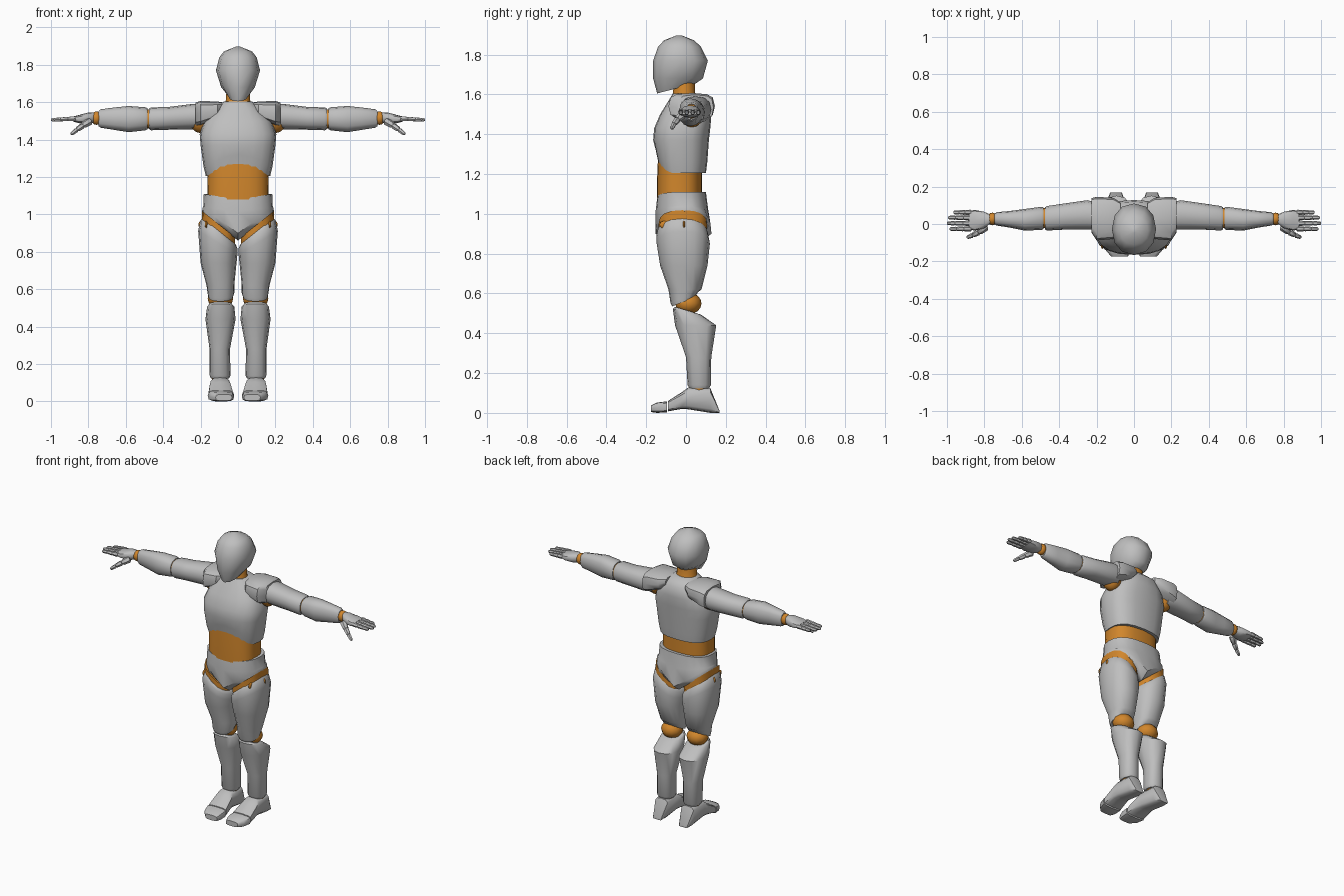
import bpy, bmesh, math
from mathutils import Vector


def material(name, rgb):
    m = bpy.data.materials.new(name)
    m.diffuse_color = (*rgb, 1)
    return m


GREY = material("shell_grey", (0.52, 0.52, 0.52))
ORANGE = material("joint_orange", (0.64, 0.24, 0.025))


def finish(name, bm, mat, mirror):
    bmesh.ops.recalc_face_normals(bm, faces=bm.faces)
    me = bpy.data.meshes.new(name)
    bm.to_mesh(me)
    bm.free()
    me.materials.append(mat)
    ob = bpy.data.objects.new(name, me)
    bpy.context.collection.objects.link(ob)
    bpy.ops.object.select_all(action='DESELECT')
    ob.select_set(True)
    bpy.context.view_layer.objects.active = ob
    bpy.ops.object.shade_smooth_by_angle(angle=math.radians(42))
    if mirror:
        ob.modifiers.new("mirror", 'MIRROR').use_clip = False
    return ob


def loft(name, axis, rings, mat=GREY, n=12, p=2.5, mirror=False):
    """Skin rounded sections (position, u0, u1, v0, v1[, warp]) along an axis."""
    bm = bmesh.new()
    loops = []
    for r in rings:
        t, u0, u1, v0, v1 = r[:5]
        loop = []
        for i in range(n):
            a = math.tau * i / n
            c, s = round(math.cos(a), 6), round(math.sin(a), 6)
            c = math.copysign(abs(c) ** (2 / p), c)
            s = math.copysign(abs(s) ** (2 / p), s)
            u = (u0 + u1) / 2 + c * (u1 - u0) / 2
            v = (v0 + v1) / 2 + s * (v1 - v0) / 2
            co = {'x': (t, u, v), 'y': (u, t, v), 'z': (u, v, t)}[axis]
            if len(r) > 5:
                co = r[5](*co)
            loop.append(bm.verts.new(co))
        loops.append(loop)
    for a, b in zip(loops, loops[1:]):
        for i in range(n):
            j = (i + 1) % n
            bm.faces.new((a[i], a[j], b[j], b[i]))
    bm.faces.new(loops[0])
    bm.faces.new(loops[-1])
    return finish(name, bm, mat, mirror)


def ball(name, center, radii, mat=ORANGE, mirror=True):
    bm = bmesh.new()
    bmesh.ops.create_uvsphere(bm, u_segments=12, v_segments=8, radius=1)
    for v in bm.verts:
        v.co = Vector(center) + Vector(a * b for a, b in zip(v.co, radii))
    return finish(name, bm, mat, mirror)


def phalanx(name, a, b, r0, r1):
    """Six-sided tapered finger segment with a chamfered tip."""
    a, b = Vector(a), Vector(b)
    d = (b - a).normalized()
    q = d.to_track_quat('Z', 'Y')
    bm = bmesh.new()
    loops = []
    for f, r in ((0, r0 * 0.75), (0.12, r0), (0.85, r1), (1, r1 * 0.6)):
        loops.append([bm.verts.new(a.lerp(b, f) + q @ Vector(
            (r * math.cos(math.tau * i / 6), r * math.sin(math.tau * i / 6), 0)))
            for i in range(6)])
    for l0, l1 in zip(loops, loops[1:]):
        for i in range(6):
            j = (i + 1) % 6
            bm.faces.new((l0[i], l0[j], l1[j], l1[i]))
    bm.faces.new(loops[0])
    bm.faces.new(loops[-1])
    finish(name, bm, GREY, True)


# Head and neck
loft("head", 'z', [
    (1.605, -.05, .05, -.145, .05, lambda x, y, z: (x, y, z + .26 * (y + .145))),
    (1.68, -.09, .09, -.165, .085),
    (1.77, -.118, .118, -.165, .11),
    (1.84, -.1, .1, -.14, .075),
    (1.872, -.075, .075, -.11, .04),
    (1.897, -.012, .012, -.047, -.023)], p=2.2)
loft("neck", 'z', [(1.56, -.08, .08, -.08, .07), (1.61, -.065, .065, -.065, .045),
                   (1.69, -.06, .06, -.06, .045)], ORANGE, 16, 2)


# Chest shell with a hem arched at the front
def arch(x, y, z):
    return x, y, z + (.06 * max(0, 1 - (x / .165) ** 2) if y < -.02 else 0)


loft("chest", 'z', [
    (1.205, -.172, .172, -.14, .1, arch),
    (1.28, -.185, .185, -.152, .107, lambda x, y, z: arch(x, y, z - .02)),
    (1.37, -.2, .2, -.165, .115),
    (1.43, -.205, .205, -.16, .122),
    (1.5, -.18, .18, -.13, .128),
    (1.565, -.125, .125, -.09, .12),
    (1.605, -.075, .075, -.066, .075)], n=20, p=2.6)

# Waist
loft("waist", 'z', [(1.05, -.165, .165, -.145, .08), (1.18, -.163, .163, -.145, .08),
                    (1.3, -.165, .165, -.14, .08)], ORANGE, 24, 2.6)


# Pelvis shell with V-shaped leg openings
def v_hem(x, y, z):
    return x, y * (.6 + .4 * min(1, abs(x) / .12)), z + .8 * abs(x)


loft("pelvis", 'z', [
    (1.11, -.183, .183, -.145, .1,
     lambda x, y, z: (x, y, z - (.03 * (1 - abs(x) / .183) if y < 0 else 0))),
    (1.03, -.186, .186, -.152, .112,
     lambda x, y, z: (x, y, z + .12 * (abs(x) - .1))),
    (.9, -.19, .19, -.152, .128,
     lambda x, y, z: (x, y, z + .72 * abs(x))),
    (.86, -.192, .192, -.148, .126, v_hem),
    (.86, -.17, .17, -.11, .09, v_hem)], n=20, p=2.5)


# Thighs and hip joints follow the pelvis opening
def slope(k):
    return lambda x, y, z: (x, y, z + k * x)


def knee_cut(x, y, z):
    return x, y, z + .4 * (y + .07)


loft("hip_joint", 'z', [(.78, .015, .195, -.135, .105, slope(.8)),
                        (.865, .015, .192, -.138, .105, slope(.8))],
     ORANGE, 16, 2.5, True)
loft("thigh", 'z', [
    (.83, .012, .188, -.138, .1, slope(.8)),
    (.818, .004, .2, -.148, .112, slope(.76)),
    (.785, .003, .213, -.147, .12, slope(.6)),
    (.74, .008, .2, -.13, .108),
    (.62, .02, .168, -.088, .078),
    (.555, .02, .163, -.078, .06, knee_cut),
    (.535, .028, .158, -.07, .045, knee_cut)], n=16, p=2.3, mirror=True)
ball("hip_pin_front", (.17, -.105, .945), (.008, .028, .02))
ball("hip_pin_side", (.198, -.01, .945), (.014, .007, .02))

# Knees, shins and feet
ball("knee", (.094, .012, .55), (.068, .066, .055))
loft("shin", 'z', [
    (.515, .03, .155, -.055, .04, lambda x, y, z: (x, y, z + .018 - .3 * (y + .055))),
    (.5, .02, .165, -.066, .075, lambda x, y, z: (x, y, z + .02 - .2 * (y + .055))),
    (.44, .013, .174, -.055, .152),
    (.28, .043, .152, 0, .127),
    (.14, .04, .152, .008, .125),
    (.122, .048, .144, .018, .115)], n=12, p=2.4, mirror=True)
loft("ankle", 'z', [(.1, .055, .138, .02, .108), (.14, .055, .138, .02, .108)],
     ORANGE, 12, 2, True)
loft("foot", 'y', [
    (-.09, .022, .16, .008, .06),
    (-.02, .034, .155, .02, .105),
    (.012, .042, .15, .018, .128),
    (.122, .048, .145, 0, .125),
    (.168, .065, .128, 0, .012)], n=12, p=3.6, mirror=True)
loft("toe_cap", 'y', [
    (-.175, .032, .12, .004, .038),
    (-.145, .022, .148, 0, .052),
    (-.096, .02, .162, .003, .058)], n=12, p=3.6, mirror=True)

# Shoulder pads and arms
loft("shoulder_pad", 'x', [
    (.072, -.035, .115, 1.55, 1.598),
    (.11, -.08, .14, 1.51, 1.604),
    (.2, -.088, .145, 1.475, 1.607),
    (.228, -.045, .138, 1.47, 1.598)], n=12, p=3.2, mirror=True)
ball("shoulder_joint", (.2, .03, 1.505), (.06, .06, .07))
loft("upper_arm", 'x', [
    (.195, -.03, .115, 1.46, 1.59),
    (.25, -.03, .127, 1.455, 1.59),
    (.37, -.03, .11, 1.453, 1.575),
    (.465, -.035, .096, 1.45, 1.572),
    (.477, -.028, .088, 1.458, 1.565)], n=12, p=2.4, mirror=True)
loft("elbow", 'x', [(.46, -.022, .085, 1.46, 1.562), (.5, -.022, .085, 1.46, 1.562)],
     ORANGE, 12, 2.2, True)
loft("forearm", 'x', [
    (.483, -.026, .088, 1.455, 1.567),
    (.495, -.032, .092, 1.45, 1.573),
    (.585, -.035, .08, 1.44, 1.58),
    (.66, -.02, .07, 1.452, 1.572),
    (.735, -.008, .063, 1.464, 1.562),
    (.745, -.002, .056, 1.472, 1.554)], n=12, p=2.4, mirror=True)
ball("wrist", (.757, .027, 1.515), (.03, .034, .036))

# Hands
loft("palm", 'x', [
    (.768, .003, .05, 1.492, 1.545),
    (.8, -.022, .065, 1.482, 1.545),
    (.85, -.035, .075, 1.488, 1.532),
    (.882, -.03, .07, 1.497, 1.524)], n=12, p=2.6, mirror=True)
for name, y, end in (("index_finger", -.026, .985), ("middle_finger", .004, 1.0),
                     ("ring_finger", .034, .993), ("little_finger", .062, .965)):
    x0, step = .87, (end - .87) / 3
    for k in range(3):
        phalanx(f"{name}_{k + 1}", (x0 + k * step, y, 1.512 - .002 * k),
                (x0 + (k + 1) * step + .004 * (k < 2), y, 1.51 - .002 * k),
                .0145 - .0015 * k, .013 - .0015 * k)
thumb = [(.79, -.015, 1.5), (.83, -.043, 1.475), (.862, -.06, 1.452), (.893, -.072, 1.428)]
for k in range(3):
    phalanx(f"thumb_{k + 1}", thumb[k], thumb[k + 1], .021 - .004 * k, .018 - .004 * k)
